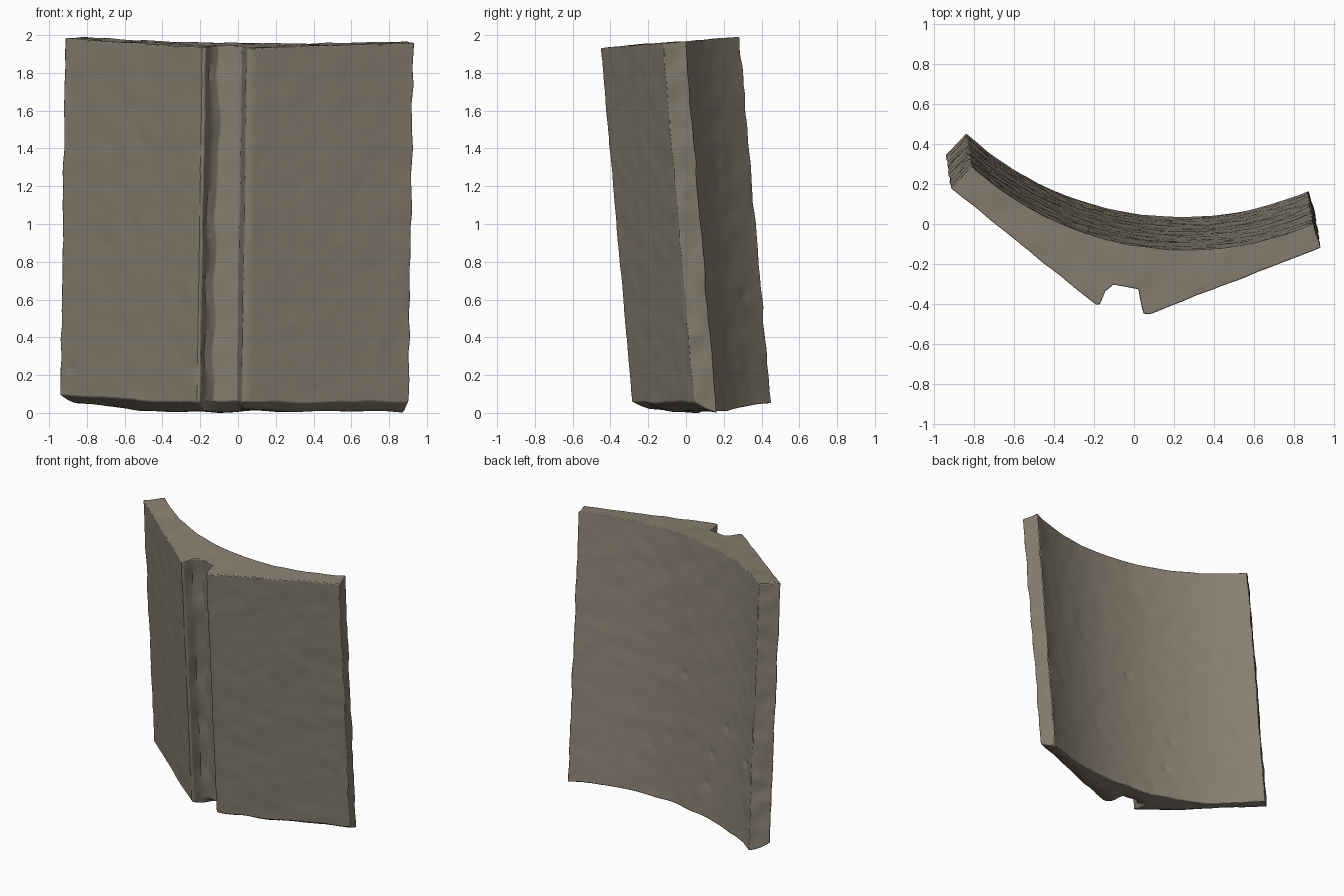
import bpy, bmesh, math
from mathutils import Vector, noise

if "Cube" in bpy.data.objects:
    bpy.data.objects.remove(bpy.data.objects["Cube"])

LAYERS, DEPTH = 84, 7          # divisions along the height and through the wall


def lerp(a, b, f):
    return a + (b - a) * f


def front_profile(t):
    """Outer face: two flat panels with a worn groove between them."""
    wear = 0.018 * math.exp(-((t - 0.76) / 0.1) ** 2) + 0.006 * math.sin(t * 33)
    keys = [(-0.915, 0.18, 0), (-0.19, -0.405, 32), (-0.172, -0.405, 1),
            (-0.15 + wear, -0.335, 3), (-0.105 + wear, -0.302, 2),
            (0.022, -0.325, 5), (0.046, -0.448, 4), (0.078, -0.45, 1),
            (0.93, -0.12, 36)]
    pts = [Vector(keys[0][:2])]
    for a, b in zip(keys, keys[1:]):
        for s in range(1, b[2] + 1):
            f = s / b[2]
            pts.append(Vector((lerp(a[0], b[0], f), lerp(a[1], b[1], f))))
    return pts


def back_point(x):
    """Inner face: concave circular arc."""
    bx = lerp(-0.81, 0.897, (x + 0.915) / 1.845)
    r = 1.6
    return Vector((bx, -0.13 + r - math.sqrt(r * r - (bx - 0.266) ** 2)))


def point(f, v, t):
    b = back_point(f.x)
    p = f.lerp(b, v)
    # worn bottom, chamfered at the front and rising at the left end
    depth = (f - b).length * v
    low = 0.018 + 0.05 * max(0, 1 - depth / 0.13) ** 1.5
    low += 0.045 * max(0, (-p.x - 0.4) / 0.5)
    low += 0.013 * noise.noise(Vector((p.x * 5, p.y * 5, 3)))
    high = 1.977 + 0.08 * p.y + 0.004 * noise.noise(Vector((p.x * 9, p.y * 9, 7)))
    return Vector((p.x - 0.027 * (1 - t), p.y + 0.165 * (1 - t), lerp(low, high, t)))


# solid block surface made from a lattice
bm = bmesh.new()
rows = [front_profile(k / LAYERS) for k in range(LAYERS + 1)]
N = len(rows[0]) - 1
cache = {}


def vert(i, j, k):
    if (i, j, k) not in cache:
        p = point(rows[k][i], j / DEPTH, k / LAYERS)
        rough = 0.0035 if 0 < i < N else 0.008
        p += noise.noise_vector(p * 9) * rough + noise.noise_vector(p * 30) * 0.0012
        cache[(i, j, k)] = bm.verts.new(p)
    return cache[(i, j, k)]


def sheet(na, nb, fn):
    for a in range(na):
        for b in range(nb):
            bm.faces.new([vert(*fn(*c)) for c in
                          ((a, b), (a + 1, b), (a + 1, b + 1), (a, b + 1))])


for j in (0, DEPTH):                                   # outer and inner faces
    sheet(N, LAYERS, lambda a, b: (a, j, b))
for i in (0, N):                                       # side ends
    sheet(DEPTH, LAYERS, lambda a, b: (i, a, b))
for k in (0, LAYERS):                                  # bottom and top
    sheet(N, DEPTH, lambda a, b: (a, b, k))

# small pits in the inner face and a chip low on the left panel
pits = [(0.03, 0.98, 1), (-0.72, 0.63, 1), (-0.23, 0.27, 1),
        (-0.28, 0.5, 1), (-0.42, 0.75, 1), (-0.88, 0.25, 0)]
for (i, j, k), v in cache.items():
    for px, pz, back in pits:
        if j == (DEPTH if back else 0):
            d = math.hypot(v.co.x - px, v.co.z - pz)
            if d < 0.035:
                v.co.y += (-1 if back else 1) * 0.014 * (1 - d / 0.035)

bmesh.ops.recalc_face_normals(bm, faces=bm.faces)
lowest = min(v.co.z for v in bm.verts)
for v in bm.verts:
    v.co.z -= lowest

mesh = bpy.data.meshes.new("curved_wall_fragment")
bm.to_mesh(mesh)
bm.free()
block = bpy.data.objects.new("curved_wall_fragment", mesh)
bpy.context.collection.objects.link(block)

# worn, slightly rounded edges
bev = block.modifiers.new("worn_edges", 'BEVEL')
bev.width = 0.011
bev.segments = 2
bev.limit_method = 'ANGLE'
bev.angle_limit = math.radians(42)
bev.use_clamp_overlap = True

mat = bpy.data.materials.new("grey_brown_clay")
mat.diffuse_color = (0.25, 0.215, 0.165, 1)
mat.use_nodes = True
mat.node_tree.nodes["Principled BSDF"].inputs["Base Color"].default_value = mat.diffuse_color
mesh.materials.append(mat)

bpy.context.view_layer.objects.active = block
block.select_set(True)
bpy.ops.object.shade_smooth_by_angle(angle=math.radians(35))
